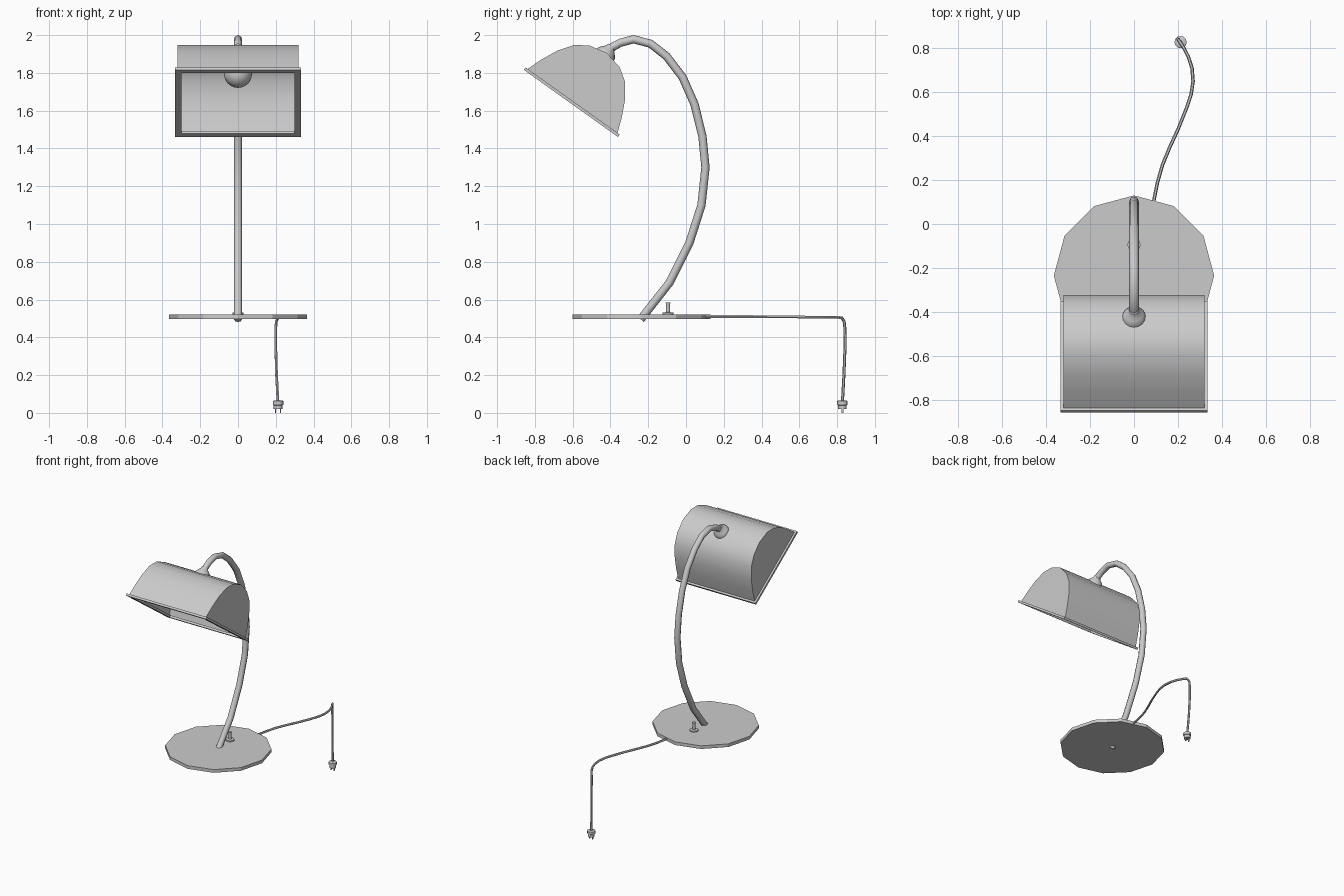
import bpy, bmesh, math
from mathutils import Matrix

if "Cube" in bpy.data.objects:
    bpy.data.objects.remove(bpy.data.objects["Cube"])

# Tilted frame of the lamp head: local y along the opening, local z out of the crown
HEAD = Matrix.Translation((0, -0.605, 1.645)) @ Matrix.Rotation(math.radians(-35.5), 4, 'X')


def smooth(ob, angle):
    bpy.ops.object.select_all(action='DESELECT')
    ob.select_set(True)
    bpy.context.view_layer.objects.active = ob
    if angle:
        bpy.ops.object.shade_smooth_by_angle(angle=math.radians(angle))


def finish(name, bm, matrix=Matrix(), angle=40, normals=True):
    if normals:
        bmesh.ops.recalc_face_normals(bm, faces=bm.faces)
    bm.transform(matrix)
    me = bpy.data.meshes.new(name)
    bm.to_mesh(me)
    bm.free()
    ob = bpy.data.objects.new(name, me)
    bpy.context.collection.objects.link(ob)
    smooth(ob, angle)
    return ob


def lathe(name, profile, sides, matrix=Matrix(), angle=40):
    """Closed solid of revolution about z from (radius, height) pairs."""
    bm = bmesh.new()
    rings = [[bm.verts.new((r * math.sin(2 * math.pi * i / sides),
                            r * math.cos(2 * math.pi * i / sides), z))
              for i in range(sides)] for r, z in profile]
    for a, b in zip(rings, rings[1:]):
        for i in range(sides):
            j = (i + 1) % sides
            bm.faces.new((a[i], a[j], b[j], b[i]))
    bm.faces.new(rings[0])
    bm.faces.new(rings[-1])
    return finish(name, bm, matrix, angle)


def tube(name, points, radius, res=2):
    cu = bpy.data.curves.new(name, 'CURVE')
    cu.dimensions = '3D'
    cu.bevel_depth = radius
    cu.bevel_resolution = res
    cu.use_fill_caps = True
    sp = cu.splines.new('POLY')
    sp.points.add(len(points) - 1)
    for p, co in zip(sp.points, points):
        p.co = (*co, 1)
    ob = bpy.data.objects.new(name, cu)
    bpy.context.collection.objects.link(ob)
    smooth(ob, 0)
    bpy.ops.object.convert(target='MESH')
    smooth(bpy.context.view_layer.objects.active, 50)


# Twelve-sided base plate
lathe("base", [(0.365, 0.498), (0.365, 0.522)], 12,
      Matrix.Translation((0, -0.235, 0)), angle=0)

# Curved arm
arm = [(-0.24, 0.495), (-0.087, 0.69), (0.018, 0.90), (0.082, 1.10), (0.103, 1.30),
       (0.087, 1.465), (0.045, 1.634), (-0.018, 1.777), (-0.103, 1.888),
       (-0.187, 1.954), (-0.277, 1.978), (-0.346, 1.96), (-0.385, 1.94), (-0.41, 1.915)]
tube("arm", [(0, y, z) for y, z in arm], 0.022)

# Shade: half-round sheet with flat ends, open below
half = [(0.295, 0), (0.262, 0.09), (0.222, 0.175), (0.167, 0.252), (0.10, 0.298)]
outline = half + [(0, 0.32)] + [(-u, v) for u, v in reversed(half)]
bm = bmesh.new()
ends = [[bm.verts.new((x, u, v)) for u, v in outline] for x in (-0.32, 0.32)]
for i in range(len(outline) - 1):
    bm.faces.new((ends[0][i], ends[1][i], ends[1][i + 1], ends[0][i + 1]))
bm.faces.new(ends[0][::-1])
bm.faces.new(ends[1])
bm.normal_update()
bm.faces.ensure_lookup_table()
if bm.faces[4].normal.z < 0:
    bmesh.ops.reverse_faces(bm, faces=bm.faces)
bmesh.ops.recalc_face_normals(bm, faces=bm.faces)
finish("shade", bm, HEAD, normals=False)

# Rectangular rim around the shade opening
bm = bmesh.new()
loops = [[bm.verts.new((sx * w, sy * d, z)) for sx, sy in ((1, 1), (-1, 1), (-1, -1), (1, -1))]
         for w, d, z in ((0.334, 0.306, -0.008), (0.334, 0.306, 0.008),
                         (0.300, 0.275, 0.008), (0.300, 0.275, -0.008))]
for k in range(4):
    a, b = loops[k], loops[(k + 1) % 4]
    for i in range(4):
        j = (i + 1) % 4
        bm.faces.new((a[i], a[j], b[j], b[i]))
finish("shade_rim", bm, HEAD)

# Flared mount joining arm and shade
lathe("shade_mount", [(0.055, 0.305), (0.052, 0.322), (0.04, 0.336), (0.028, 0.348),
                      (0.022, 0.365)], 16, HEAD, angle=60)

# Bulb and socket inside the shade
lathe("bulb_socket", [(0.04, 0.23), (0.04, 0.315)], 16, HEAD)
bm = bmesh.new()
bmesh.ops.create_uvsphere(bm, u_segments=16, v_segments=10, radius=0.075)
finish("bulb", bm, HEAD @ Matrix.Translation((0, 0, 0.185)), 60)

# Switch on the base
lathe("switch", [(0.03, 0.515), (0.03, 0.53), (0.011, 0.533), (0.011, 0.575), (0.013, 0.585)],
      12, Matrix.Translation((0, -0.095, 0)))

# Power cord: wavy run behind the base, then a drop
cord = [(0.085, 0.08, 0.51), (0.107, 0.19, 0.51), (0.13, 0.27, 0.51), (0.163, 0.35, 0.51),
        (0.2, 0.43, 0.509), (0.24, 0.53, 0.508), (0.26, 0.59, 0.508), (0.269, 0.65, 0.507),
        (0.264, 0.71, 0.507), (0.248, 0.76, 0.507), (0.225, 0.805, 0.506),
        (0.212, 0.825, 0.503), (0.203, 0.837, 0.485), (0.2, 0.841, 0.45),
        (0.2, 0.842, 0.35), (0.204, 0.836, 0.2), (0.212, 0.828, 0.055)]
tube("power_cord", cord, 0.008, 1)

# Plug with two prongs
lathe("plug", [(0.023, 0.02), (0.023, 0.04), (0.028, 0.043), (0.028, 0.062), (0.024, 0.065)],
      12, Matrix.Translation((0.212, 0.828, 0)))
for side, x in (("left", 0.199), ("right", 0.225)):
    bm = bmesh.new()
    bmesh.ops.create_cube(bm, size=1)
    finish("plug_prong_" + side, bm,
           Matrix.Translation((x, 0.828, 0.0125)) @ Matrix.Diagonal((0.005, 0.012, 0.025, 1)), 0)
